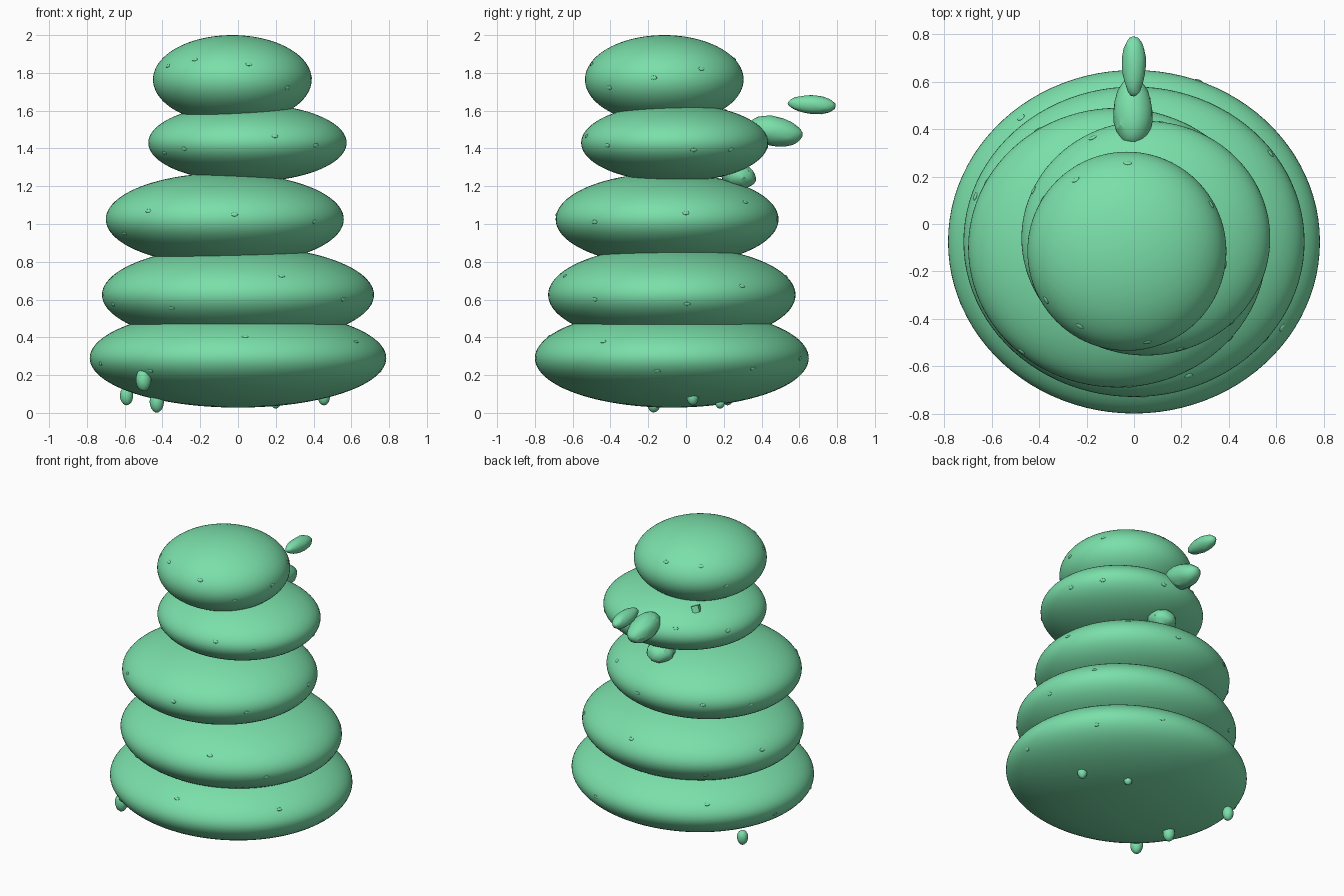
import bpy, math, random
from mathutils import Vector

if "Cube" in bpy.data.objects:
    bpy.data.objects.remove(bpy.data.objects["Cube"])

random.seed(4)
green = bpy.data.materials.new("soft_green")
green.diffuse_color = (0.195, 0.74, 0.40, 1)
green.use_nodes = True
green.node_tree.nodes["Principled BSDF"].inputs["Base Color"].default_value = green.diffuse_color


def finish(name, angle):
    ob = bpy.context.object
    ob.name = name
    ob.data.materials.append(green)
    bpy.ops.object.shade_smooth_by_angle(angle=math.radians(angle))
    return ob


# Smooth flattened stone with its equator horizontal
def stone(name, centre, radii):
    bpy.ops.mesh.primitive_uv_sphere_add(segments=96, ring_count=48, location=centre)
    bpy.context.object.scale = radii
    return finish(name, 60)


# Small coarse pebble, egg-shaped by the taper and tilted about x
def pebble(name, centre, radii, tilt=0, taper=0, axis=1, rough=0.0):
    bpy.ops.mesh.primitive_ico_sphere_add(subdivisions=3, location=centre,
                                          rotation=(math.radians(tilt), 0, 0))
    ob = bpy.context.object
    for v in ob.data.vertices:
        k = 1 + taper * v.co[axis]
        for i in range(3):
            if i != axis:
                v.co[i] *= k
        v.co *= 1 + random.uniform(-rough, rough)
    ob.scale = radii
    return finish(name, 25)


# Stack of five stones
stack = [
    ("base_stone", (0, -0.075, 0.29), (0.785, 0.725, 0.262)),
    ("second_stone", (0, -0.075, 0.625), (0.72, 0.655, 0.26)),
    ("third_stone", (-0.07, -0.10, 1.025), (0.63, 0.59, 0.245)),
    ("fourth_stone", (0.05, -0.06, 1.43), (0.525, 0.495, 0.207)),
    ("top_stone", (-0.03, -0.115, 1.765), (0.42, 0.42, 0.235)),
]
for name, c, r in stack:
    stone(name, c, r)

# Tiny raised specks lying flush on each stone
for name, c, r in stack:
    for i in range(9):
        a = math.tau * (i + random.uniform(-0.3, 0.3)) / 9
        s = random.uniform(-0.35, 0.5)
        k = math.sqrt(1 - s * s)
        d = Vector((k * math.cos(a), k * math.sin(a), s))
        p = Vector([c[j] + r[j] * d[j] for j in range(3)])
        n = Vector([d[j] / r[j] for j in range(3)])
        bpy.ops.mesh.primitive_ico_sphere_add(subdivisions=2, location=p)
        ob = bpy.context.object
        ob.rotation_euler = n.to_track_quat('Z', 'Y').to_euler()
        ob.scale = (0.018, 0.011, 0.005)
        finish(name + "_speck", 60)

# Row of pebbles rising away at the back
pebble("inner_back_pebble", (0, 0.275, 1.255), (0.09, 0.095, 0.068), -15, 0, 1, 0.04)
pebble("middle_back_pebble", (-0.005, 0.475, 1.49), (0.083, 0.147, 0.078), -10, -0.08, 1, 0.03)
pebble("outer_back_pebble", (0, 0.665, 1.632), (0.05, 0.128, 0.049), -4, 0.12, 1, 0.03)

# Small pebbles around the underside
feet = [
    (-0.59, 0.22, 0.09, 0.035, 0.05),
    (-0.50, -0.57, 0.175, 0.041, 0.06),
    (-0.43, -0.17, 0.058, 0.038, 0.056),
    (0.455, 0.035, 0.085, 0.032, 0.045),
    (0.20, 0.18, 0.05, 0.025, 0.027),
]
for x, y, z, rx, rz in feet:
    pebble("underside_pebble", (x, y, z), (rx, rx, rz), 0, 0.05, 2, 0.02)

# Little block resting on the fourth stone
bpy.ops.mesh.primitive_cube_add(size=0.045, location=(-0.22, 0.20, 1.575),
                                rotation=(0.3, 0.35, 0.4))
finish("small_block", 20)
